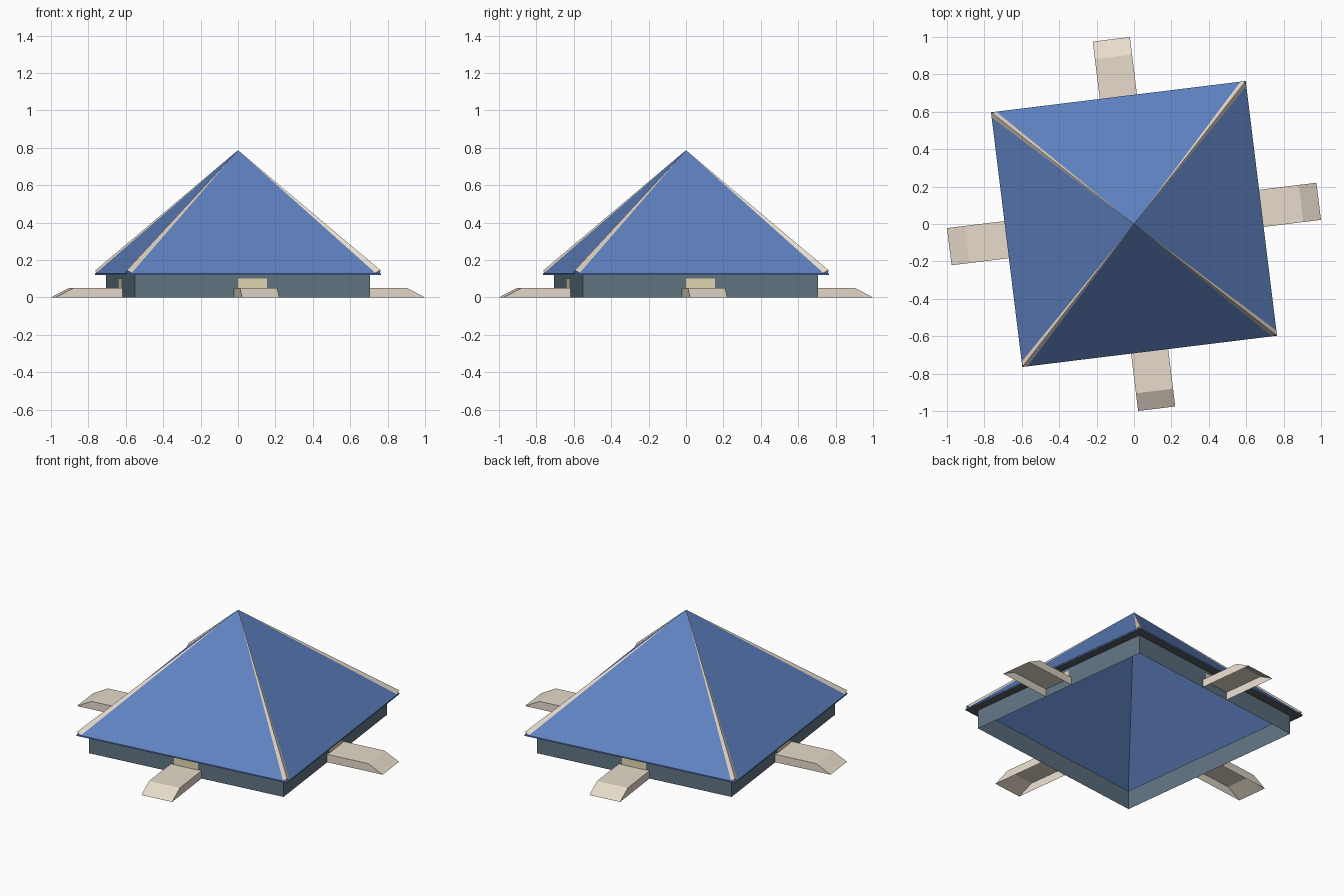
import bpy
from math import radians
from mathutils import Matrix, Vector

if "Cube" in bpy.data.objects:
    bpy.data.objects.remove(bpy.data.objects["Cube"])

TURN = radians(7)            # whole building is turned slightly
EAVE, WALL = 0.686, 0.634    # half widths
Z_WALL, Z_EAVE, Z_TOP = 0.12, 0.128, 0.787


def material(name, rgb):
    m = bpy.data.materials.new(name)
    m.diffuse_color = (*rgb, 1)
    m.use_nodes = True
    m.node_tree.nodes["Principled BSDF"].inputs["Base Color"].default_value = m.diffuse_color
    return m


BLUE = material("roof_blue", (0.114, 0.223, 0.533))
SLATE = material("wall_slate", (0.12, 0.18, 0.23))
STONE = material("stone_beige", (0.80, 0.71, 0.60))
CREAM = material("door_cream", (0.78, 0.69, 0.46))
DARK = material("soffit_dark", (0.10, 0.11, 0.12))


def part(name, verts, faces, mat, quarter=0):
    """Flat-faced mesh, turned by a number of quarter turns plus the building angle."""
    rot = Matrix.Rotation(TURN + quarter * radians(90), 4, 'Z')
    me = bpy.data.meshes.new(name)
    me.from_pydata([rot @ Vector(v) for v in verts], [], faces)
    me.materials.append(mat)
    me.update()
    ob = bpy.data.objects.new(name, me)
    bpy.context.collection.objects.link(ob)
    return ob


def square(h, z):
    return [(-h, -h, z), (h, -h, z), (h, h, z), (-h, h, z)]


def band(name, lower, upper, mat):
    """Four quads joining two square loops."""
    faces = [(i, (i + 1) % 4, (i + 1) % 4 + 4, i + 4) for i in range(4)]
    return part(name, lower + upper, faces, mat)


# Open-bottomed walls, soffit ring, eave edge and roof
band("walls", square(WALL, 0), square(WALL, Z_WALL), SLATE)
band("soffit", square(EAVE, Z_WALL), square(WALL, Z_WALL), DARK)
band("eave_edge", square(EAVE, Z_WALL), square(EAVE, Z_EAVE), BLUE)
part("roof", square(EAVE, Z_EAVE) + [(0, 0, Z_TOP)],
     [(i, (i + 1) % 4, 4) for i in range(4)], BLUE)

slope = (Z_TOP - Z_EAVE) / EAVE
for q, side in enumerate(("front", "right", "back", "left")):
    # Tapered hip cap with a raised ridge
    c, w = EAVE - 0.002, 0.028
    z = Z_EAVE + 0.003
    part(f"{side}_hip_cap",
         [(c - w, -c, z), (c, -c, z + 0.014), (c, -c + w, z), (0, 0, Z_TOP)],
         [(0, 1, 3), (1, 2, 3), (0, 2, 1)], STONE, q)

    # Hollow ramp: side profile mirrored to both edges
    profile = [(-WALL, 0), (-0.995, 0), (-0.90, 0.05), (-WALL, 0.05)]
    verts = [(x, y, zz) for x in (-0.1, 0.1) for y, zz in profile]
    part(f"{side}_ramp", verts,
         [(0, 3, 2, 1), (4, 5, 6, 7), (1, 2, 6, 5), (2, 3, 7, 6)], STONE, q)

    # Door panel just proud of the wall
    d, y = 0.078, -WALL - 0.003
    part(f"{side}_door", [(-d, y, 0.05), (d, y, 0.05), (d, y, 0.10), (-d, y, 0.10)],
         [(0, 1, 2, 3)], CREAM, q)
